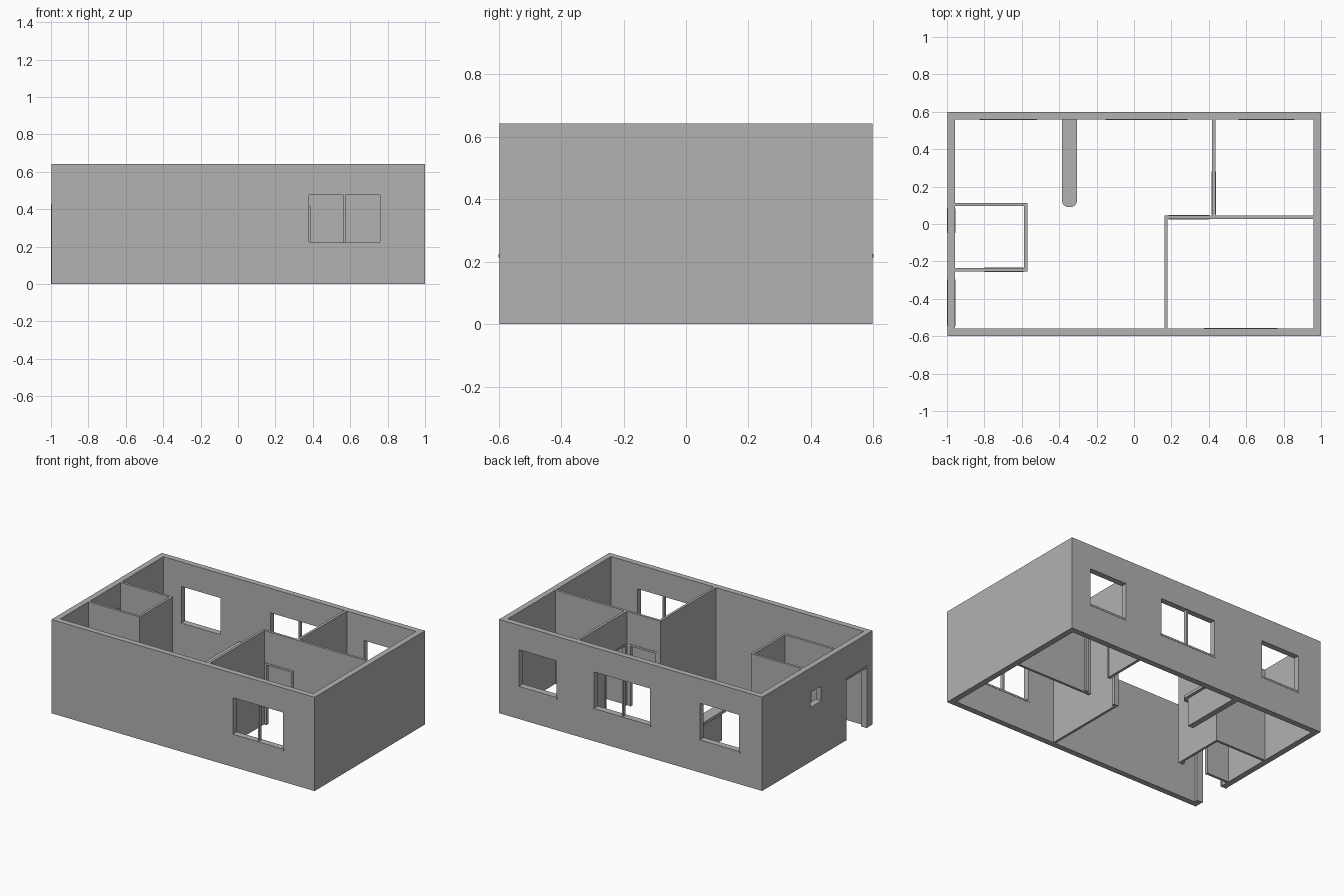
import bpy

old = bpy.data.objects.get("Cube")
if old:
    bpy.data.objects.remove(old, do_unlink=True)

plaster = bpy.data.materials.new("plaster grey")
plaster.use_nodes = True
GREY = (0.445, 0.445, 0.445, 1)
plaster.diffuse_color = GREY
plaster.node_tree.nodes["Principled BSDF"].inputs["Base Color"].default_value = GREY

H = 0.643            # wall height
X0, X1, Y = -0.997, 1.0, 0.598
T = 0.04             # outer wall thickness
SILL, HEAD, DOOR = 0.22, 0.475, 0.425
LIP = 0.003          # how far casings and sills stand proud


def box(name, x, y, z):
    """Box from (min, max) pairs."""
    bpy.ops.mesh.primitive_cube_add(size=1)
    ob = bpy.context.object
    ob.name = name
    for v in ob.data.vertices:
        v.co = [r[0] if c < 0 else r[1] for c, r in zip(v.co, (x, y, z))]
    ob.data.materials.append(plaster)
    return ob


def cut(ob, *ranges):
    """Cut a box-shaped opening out of an object."""
    cutter = box("cutter", *ranges)
    cutter.hide_render = True
    mod = ob.modifiers.new("opening", 'BOOLEAN')
    mod.operation = 'DIFFERENCE'
    mod.solver = 'EXACT'
    mod.object = cutter
    bpy.context.view_layer.objects.active = ob
    bpy.ops.object.modifier_apply(modifier=mod.name)
    bpy.data.objects.remove(cutter, do_unlink=True)


def oriented(name, axis, along, across, z):
    """Box whose length runs along x or y."""
    return box(name, along, across, z) if axis == 'x' else box(name, across, along, z)


def opening(wall, axis, along, across, z):
    deep = (across[0] - 0.02, across[1] + 0.02)
    cut(wall, *((along, deep) if axis == 'x' else (deep, along)), z)


def door(name, wall, axis, along, across):
    """Door opening lined with two jambs and a head."""
    opening(wall, axis, along, across, (-0.1, DOOR))
    a, b = along
    w = 0.013
    proud = (across[0] - LIP, across[1] + LIP)
    oriented(name + "_jamb_a", axis, (a, a + w), proud, (0, DOOR))
    oriented(name + "_jamb_b", axis, (b - w, b), proud, (0, DOOR))
    oriented(name + "_head", axis, (a + w, b - w), proud, (DOOR - w, DOOR))


def window(name, wall, axis, along, across, low=SILL, mullion=False):
    """Window opening with a thin sill and an optional middle post."""
    opening(wall, axis, along, across, (low, HEAD))
    a, b = along
    proud = (across[0] - 0.002, across[1] + 0.002)
    oriented(name + "_sill", axis, (a - 0.007, b + 0.007), proud, (low - 0.007, low + 0.005))
    if mullion:
        m, c = (a + b) / 2, sum(across) / 2
        oriented(name + "_mullion", axis, (m - 0.006, m + 0.006),
                 (c - 0.012, c + 0.012), (low + 0.005, HEAD))


# Outer shell, open at top and bottom
shell = box("outer_walls", (X0, X1), (-Y, Y), (0, H))
cut(shell, (X0 + T, X1 - T), (T - Y, Y - T), (-0.1, H + 0.1))

front, back, side = (-Y, T - Y), (Y - T, Y), (X0, X0 + T)
window("front_window", shell, 'x', (0.38, 0.76), front, mullion=True)
window("back_window_left", shell, 'x', (0.565, 0.85), back)
window("back_window_middle", shell, 'x', (-0.145, 0.28), back, mullion=True)
window("back_window_right", shell, 'x', (-0.82, -0.525), back)
window("bath_window", shell, 'y', (-0.04, 0.075), side, low=0.37)
door("entrance", shell, 'y', (-0.545, -0.297), side)

# Bathroom partitions
bath_front = (-0.253, -0.236)
box("bath_back_wall", (X0 + T, -0.57), (0.095, 0.112), (0, H))
box("bath_side_wall", (-0.587, -0.57), (bath_front[1], 0.095), (0, H))
wall = box("bath_front_wall", (X0 + T, -0.57), bath_front, (0, H))
door("bath_door", wall, 'x', (-0.8, -0.592), bath_front)

# Bedroom partitions
middle = (0.028, 0.045)
box("bedroom_side_wall", (0.163, 0.18), (T - Y, middle[0]), (0, H))
wall = box("bedroom_middle_wall", (0.163, X1 - T), middle, (0, H))
door("front_bedroom_door", wall, 'x', (0.184, 0.4), middle)
divider = (0.418, 0.436)
wall = box("bedroom_divider", divider, (middle[1], Y - T), (0, H))
door("back_bedroom_door", wall, 'y', (0.05, 0.28), divider)

# Kitchen counter: round-ended slab on a narrow support wall
top = box("counter_top", (-0.385, -0.305), (0.09, Y - T), (0.195, 0.215))
bev = top.modifiers.new("round_end", 'BEVEL')
bev.width = 0.036
bev.segments = 8
bev.limit_method = 'WEIGHT'
weights = top.data.attributes.new("bevel_weight_edge", 'FLOAT', 'EDGE')
for e in top.data.edges:
    p, q = (top.data.vertices[i].co for i in e.vertices)
    if abs(p.z - q.z) > 0.01 and p.y < 0.2:
        weights.data[e.index].value = 1.0
box("counter_support", (-0.365, -0.325), (0.13, Y - T), (0, 0.195))
